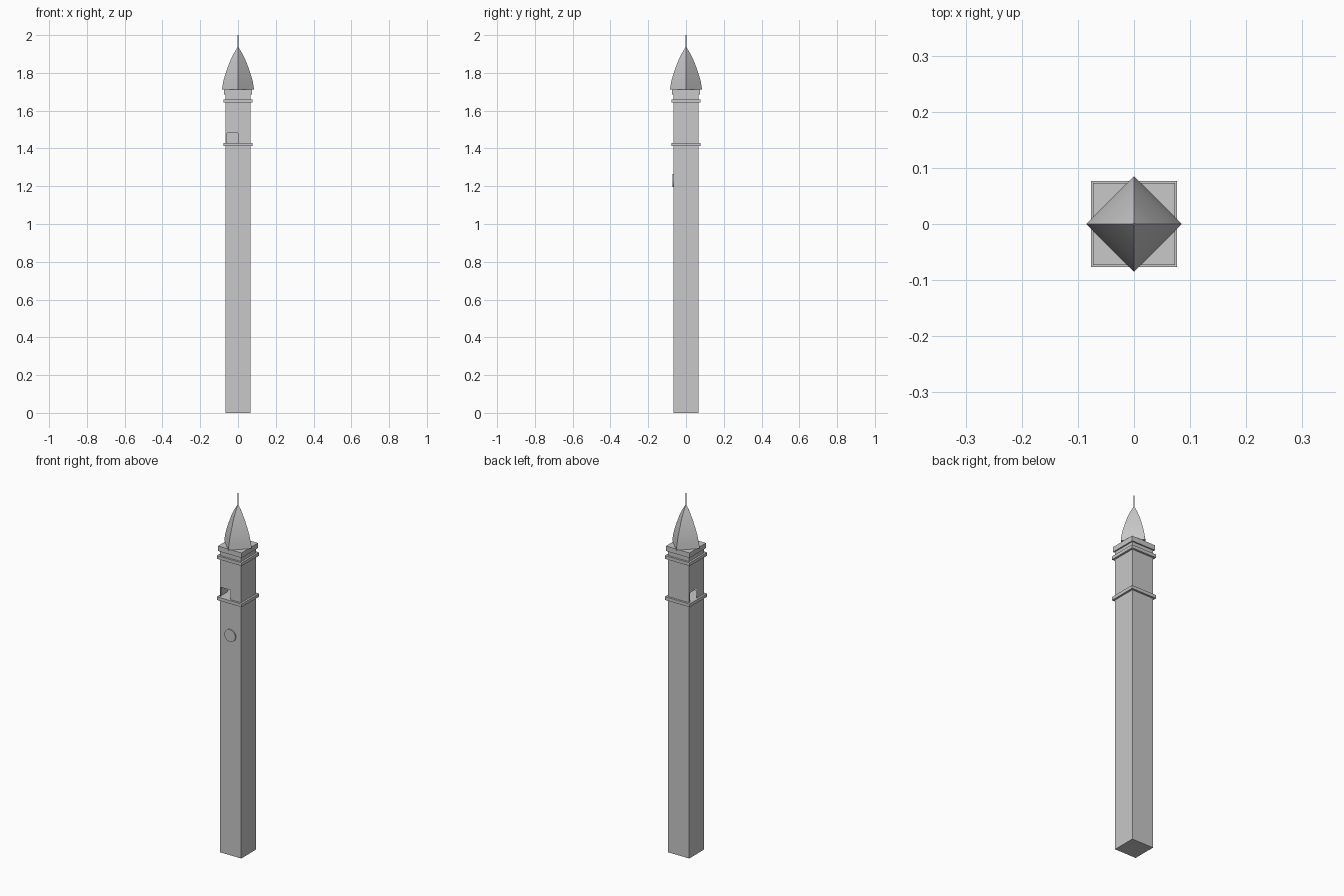
import bpy, bmesh, math
from mathutils import Matrix, Vector

if "Cube" in bpy.data.objects:
    bpy.data.objects.remove(bpy.data.objects["Cube"])

stone = bpy.data.materials.new("grey_stone")
stone.diffuse_color = (0.58, 0.58, 0.58, 1)
stone.use_nodes = True
stone.node_tree.nodes["Principled BSDF"].inputs["Base Color"].default_value = stone.diffuse_color


def finish(name, bm):
    mesh = bpy.data.meshes.new(name)
    bm.to_mesh(mesh)
    bm.free()
    mesh.materials.append(stone)
    obj = bpy.data.objects.new(name, mesh)
    bpy.context.collection.objects.link(obj)
    return obj


def slab(name, half, z0, z1):
    bm = bmesh.new()
    m = Matrix.Translation((0, 0, (z0 + z1) / 2)) @ Matrix.Diagonal((2 * half, 2 * half, z1 - z0, 1))
    bmesh.ops.create_cube(bm, size=1, matrix=m)
    return finish(name, bm)


H = 0.066

# Tower shaft, string courses and cornice
slab("shaft", H, 0, 1.42)
slab("lower_ledge", 0.077, 1.412, 1.43)
slab("upper_ledge", 0.077, 1.642, 1.66)
slab("cornice", 0.073, 1.685, 1.713)

# Hollow belfry: thin walls, openings in the front and left sides
bm = bmesh.new()
Z0, ZW, Z1 = 1.43, 1.483, 1.685
solid = [(-H, H, Z0, Z1)]
opened = [(-H, -0.058, Z0, ZW), (0, H, Z0, ZW), (-H, H, ZW, Z1)]
for k, panels in enumerate((opened, solid, solid, opened)):
    rot = Matrix.Rotation(k * math.pi / 2, 3, 'Z')
    for a, b, lo, hi in panels:
        corners = ((a, lo), (b, lo), (b, hi), (a, hi))
        bm.faces.new([bm.verts.new(rot @ Vector((u, -H, z))) for u, z in corners])
bmesh.ops.remove_doubles(bm, verts=bm.verts, dist=1e-5)
bmesh.ops.dissolve_limit(bm, angle_limit=0.01, verts=bm.verts, edges=bm.edges)
finish("belfry", bm)

# Four-sided curved spire, turned so its corners face the axes
profile = [(0.085, 1.713), (0.079, 1.75), (0.070, 1.785), (0.058, 1.82),
           (0.043, 1.86), (0.024, 1.90), (0.003, 1.935)]
bm = bmesh.new()
rings = [[bm.verts.new((r * math.cos(k * math.pi / 2), r * math.sin(k * math.pi / 2), z))
          for k in range(4)] for r, z in profile]
for low, high in zip(rings, rings[1:]):
    for k in range(4):
        j = (k + 1) % 4
        bm.faces.new((low[k], low[j], high[j], high[k]))
bm.faces.new(rings[0][::-1])
bm.faces.new(rings[-1])
spire = finish("spire", bm)
bpy.context.view_layer.objects.active = spire
spire.select_set(True)
bpy.ops.object.shade_smooth_by_angle(angle=math.radians(30))

# Finial rod
bm = bmesh.new()
bmesh.ops.create_cone(bm, cap_ends=True, segments=8, radius1=0.003, radius2=0.002, depth=0.075,
                      matrix=Matrix.Translation((0, 0, 1.9625)))
finish("finial", bm)

# Clock disc on the front
bm = bmesh.new()
bmesh.ops.create_cone(bm, cap_ends=True, segments=24, radius1=0.034, radius2=0.034, depth=0.008,
                      matrix=Matrix.Translation((0, -0.068, 1.23)) @ Matrix.Rotation(math.pi / 2, 4, 'X'))
finish("clock_face", bm)
